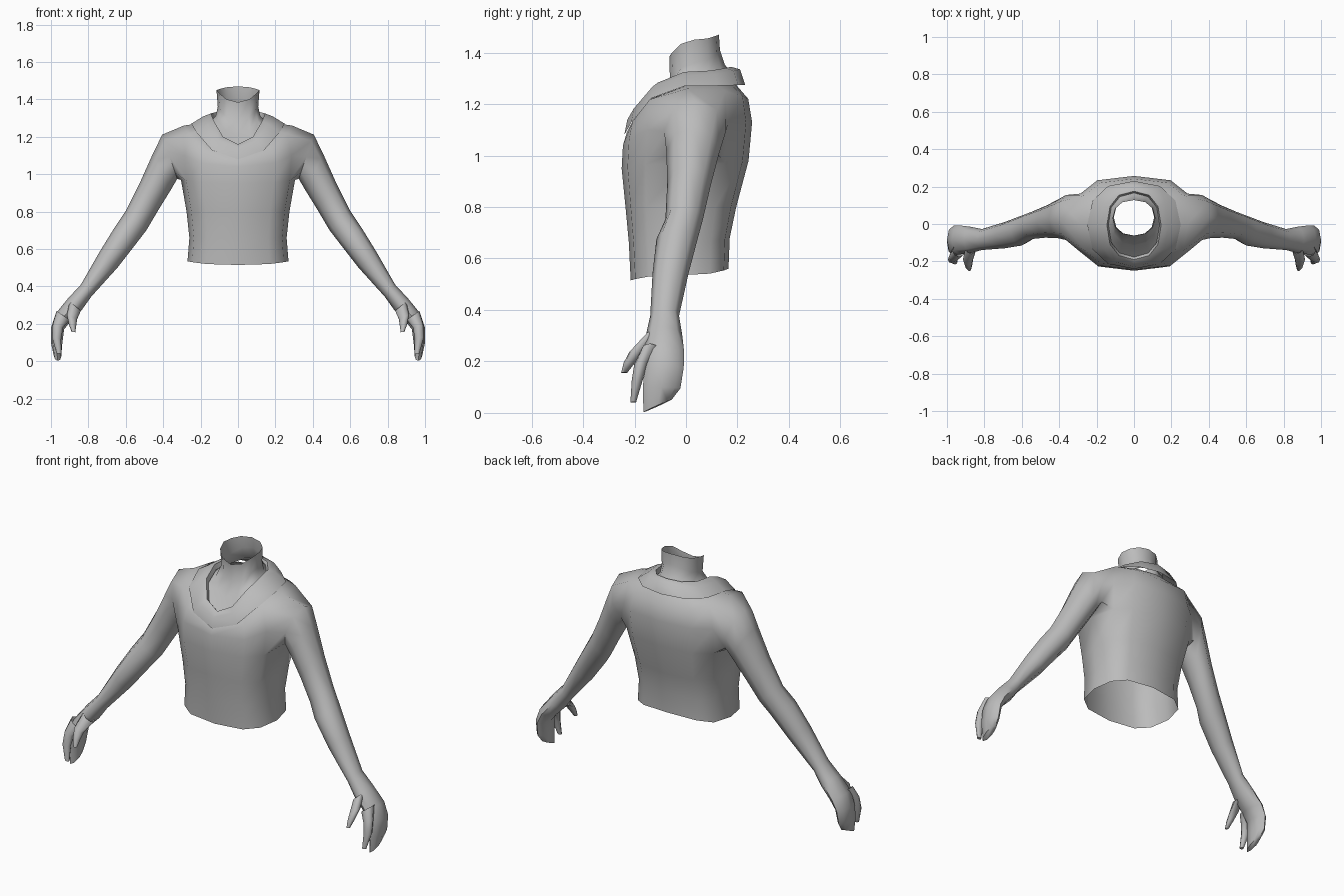
import bpy, bmesh, math
from mathutils import Vector

if "Cube" in bpy.data.objects:
    bpy.data.objects.remove(bpy.data.objects["Cube"])

grey = bpy.data.materials.new("plain grey")
grey.diffuse_color = (0.5, 0.5, 0.5, 1)
grey.use_nodes = True
grey.node_tree.nodes["Principled BSDF"].inputs["Base Color"].default_value = grey.diffuse_color


def body_ring(bm, zf, zs, zb, hw, yf, yb, p=0.68, n=12):
    """Horizontal ring with separate front, side and back heights; vertex 0 is at +x."""
    ring = []
    for i in range(n):
        a = 2 * math.pi * i / n
        c, s = math.cos(a), math.sin(a)
        x = hw * math.copysign(abs(c) ** p, c)
        y = (yf + yb) / 2 + (yb - yf) / 2 * math.copysign(abs(s) ** p, s)
        z = zs + ((zb if s > 0 else zf) - zs) * s * s
        ring.append(bm.verts.new((x, y, z)))
    return ring


def limb_ring(bm, side, ox, oz, ix, iz, y, hy, tilt=0.0, n=8):
    """Limb section between an outer and an inner point; vertex 0 is the outer one."""
    out, inn = Vector((ox, 0, oz)), Vector((ix, 0, iz))
    mid, half = (out + inn) / 2, (out - inn) / 2
    ring = []
    for i in range(n):
        b = 2 * math.pi * i / n
        v = mid + half * math.cos(b)
        dy = hy * math.sin(b)
        ring.append(bm.verts.new((side * v.x, y + dy, v.z + tilt * dy)))
    return ring


def bridge(bm, a, b):
    n = len(a)
    for i in range(n):
        j = (i + 1) % n
        bm.faces.new((a[i], a[j], b[j], b[i]))


def loft(bm, rings, cap=False):
    for a, b in zip(rings, rings[1:]):
        bridge(bm, a, b)
    if cap:
        bm.faces.new(rings[-1])


def finish(bm, name, angle=60):
    bmesh.ops.delete(bm, geom=[v for v in bm.verts if not v.link_faces], context='VERTS')
    bmesh.ops.recalc_face_normals(bm, faces=bm.faces)
    # open shells: make the outermost face point away from the axis
    f = max(bm.faces, key=lambda f: abs(f.calc_center_median().x))
    if f.normal.x * f.calc_center_median().x < 0:
        bmesh.ops.reverse_faces(bm, faces=bm.faces)
    me = bpy.data.meshes.new(name)
    bm.to_mesh(me)
    bm.free()
    me.materials.append(grey)
    ob = bpy.data.objects.new(name, me)
    bpy.context.collection.objects.link(ob)
    bpy.ops.object.select_all(action='DESELECT')
    ob.select_set(True)
    bpy.context.view_layer.objects.active = ob
    bpy.ops.object.shade_smooth_by_angle(angle=math.radians(angle))


# torso shell, open at the hem and the neck, with the arms grown from its sides
bm = bmesh.new()
torso = [body_ring(bm, *r) for r in (
    (0.515, 0.535, 0.56, 0.27, -0.215, 0.165),
    (0.66, 0.66, 0.68, 0.26, -0.222, 0.17),
    (0.80, 0.80, 0.80, 0.275, -0.235, 0.195),
    (0.95, 0.97, 0.98, 0.305, -0.25, 0.243),
    (1.04, 1.12, 1.13, 0.315, -0.245, 0.257),
    (1.09, 1.26, 1.22, 0.29, -0.23, 0.242),
    (1.11, 1.275, 1.28, 0.19, -0.17, 0.19))]
N = 12
side_cols = {0, 11, 5, 6}
for r in range(len(torso) - 1):
    for i in range(N):
        if r in (3, 4) and i in side_cols:
            continue        # armhole
        j = (i + 1) % N
        bm.faces.new((torso[r][i], torso[r][j], torso[r + 1][j], torso[r + 1][i]))

# arm and mitten hand sections: outer x, z, inner x, z, depth centre, half depth, tilt
ARM = ((0.405, 1.212, 0.325, 0.975, 0.035, 0.12),
       (0.455, 1.11, 0.36, 0.915, 0.027, 0.103),
       (0.52, 0.965, 0.425, 0.81, 0.012, 0.085),
       (0.60, 0.805, 0.49, 0.70, -0.007, 0.073),
       (0.66, 0.715, 0.54, 0.635, -0.035, 0.08),
       (0.74, 0.585, 0.645, 0.50, -0.06, 0.07),
       (0.84, 0.41, 0.785, 0.345, -0.083, 0.056),
       (0.91, 0.335, 0.835, 0.275, -0.085, 0.07),
       (0.975, 0.255, 0.895, 0.215, -0.085, 0.078),
       (1.00, 0.18, 0.93, 0.17, -0.085, 0.076),
       (1.00, 0.10, 0.94, 0.09, -0.095, 0.073),
       (0.985, 0.03, 0.945, 0.025, -0.11, 0.055, 0.45))
for side, mid, back, front in ((1, 0, 1, 11), (-1, 6, 5, 7)):
    low, centre, top = torso[3:6]
    hole = [top[mid], top[back], centre[back], low[back],
            low[mid], low[front], centre[front], top[front]]
    loft(bm, [hole] + [limb_ring(bm, side, *r) for r in ARM], cap=True)
finish(bm, "torso_and_arms")

# forefinger and thumb on each hand
FINGERS = {
    "forefinger": ((0.97, 0.27, 0.90, 0.22, -0.14, 0.035),
                   (0.99, 0.20, 0.935, 0.18, -0.175, 0.026),
                   (0.995, 0.13, 0.945, 0.12, -0.19, 0.021),
                   (0.97, 0.042, 0.945, 0.04, -0.205, 0.011)),
    "thumb": ((0.90, 0.32, 0.84, 0.27, -0.125, 0.035),
              (0.915, 0.25, 0.86, 0.225, -0.19, 0.03),
              (0.905, 0.20, 0.865, 0.19, -0.22, 0.022),
              (0.89, 0.157, 0.87, 0.155, -0.24, 0.012))}
for name, rows in FINGERS.items():
    for side, label in ((1, "left"), (-1, "right")):
        bm = bmesh.new()
        loft(bm, [limb_ring(bm, side, *r) for r in rows], cap=True)
        finish(bm, f"{label}_{name}")

# neck, flaring into the upper chest inside the collar
bm = bmesh.new()
loft(bm, [body_ring(bm, *r, p=0.9) for r in (
    (1.14, 1.28, 1.32, 0.15, -0.185, 0.175),
    (1.21, 1.31, 1.355, 0.12, -0.115, 0.15),
    (1.285, 1.36, 1.41, 0.108, -0.062, 0.132),
    (1.385, 1.45, 1.47, 0.115, -0.065, 0.128))])
finish(bm, "neck")

# collar lying over the shoulders, with a rolled inner rim
bm = bmesh.new()
loft(bm, [body_ring(bm, *r, p=0.85) for r in (
    (1.145, 1.295, 1.33, 0.137, -0.175, 0.165),
    (1.16, 1.325, 1.345, 0.145, -0.19, 0.175),
    (1.14, 1.31, 1.335, 0.185, -0.228, 0.21),
    (1.08, 1.27, 1.275, 0.25, -0.24, 0.23))])
finish(bm, "collar")
